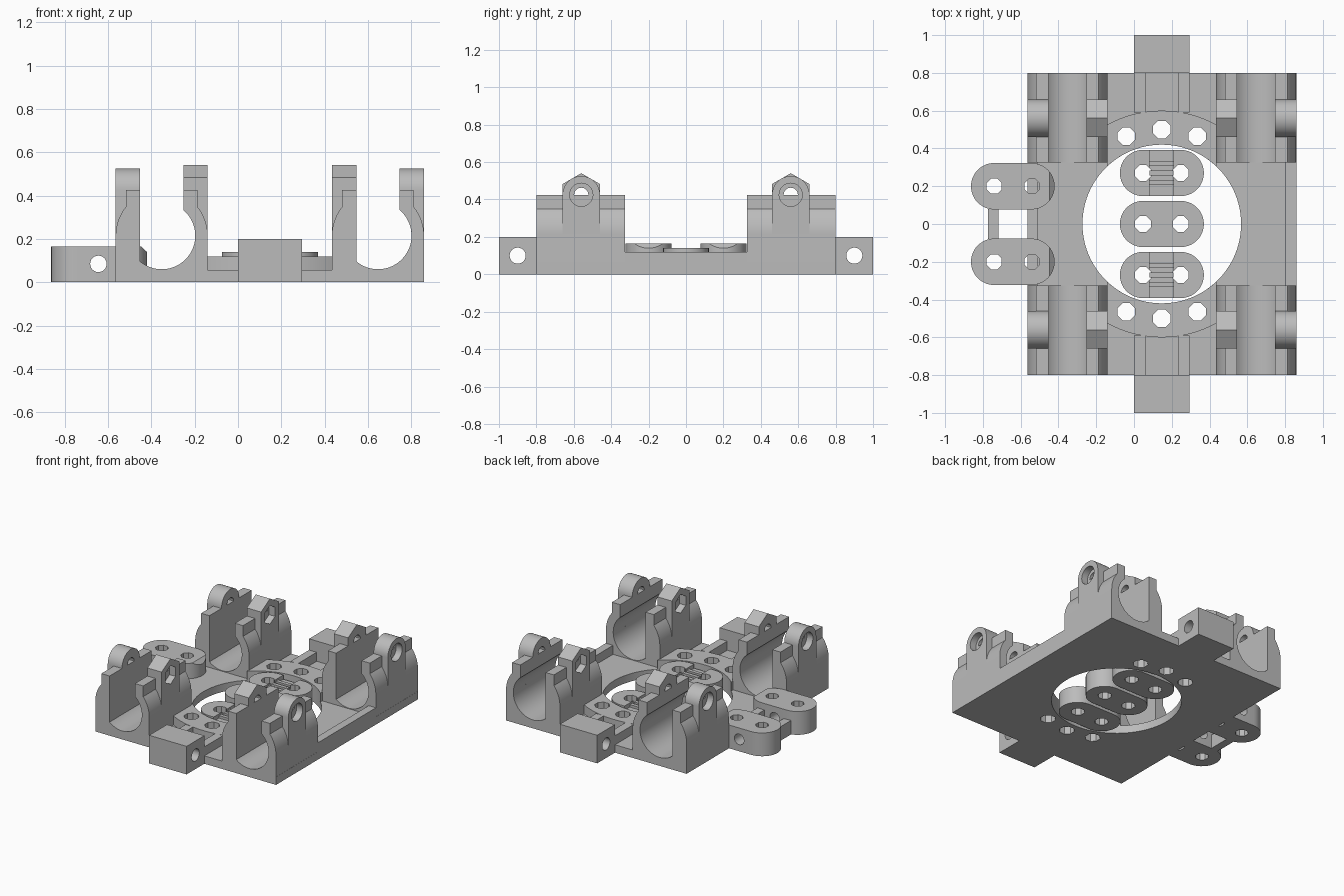
import bpy, bmesh
from math import cos, sin, pi, acos, radians
from mathutils import Vector

if "Cube" in bpy.data.objects:
    bpy.data.objects.remove(bpy.data.objects["Cube"])

grey = bpy.data.materials.new("plain grey plastic")
grey.use_nodes = True
colour = (0.5, 0.5, 0.5, 1)
grey.diffuse_color = colour
grey.node_tree.nodes["Principled BSDF"].inputs["Base Color"].default_value = colour

MID = 0.147      # symmetry line of the carriage in x
FLOOR, DECK = 0.056, 0.12


def arc(cx, cy, r, a0, a1, n=24):
    return [(cx + r * cos(a0 + (a1 - a0) * i / n), cy + r * sin(a0 + (a1 - a0) * i / n))
            for i in range(n + 1)]


def circle(cx, cy, r, n=48, turn=0.0):
    return arc(cx, cy, r, turn, turn + 2 * pi, n)[:-1]


def rect(x0, x1, y0, y1):
    return [(x0, y0), (x1, y0), (x1, y1), (x0, y1)]


def stadium(x0, x1, cy, r):
    return (arc(x1 - r, cy, r, -pi / 2, pi / 2, 20) + arc(x0 + r, cy, r, pi / 2, 3 * pi / 2, 20))


def prism(name, outline, axis, lo, hi):
    """Extrude a 2D outline along an axis; the outline uses the other two axes in order."""
    def place(p, h):
        return {"x": (h, p[0], p[1]), "y": (p[0], h, p[1]), "z": (p[0], p[1], h)}[axis]
    bm = bmesh.new()
    face = bm.faces.new([bm.verts.new(place(p, lo)) for p in outline])
    top = bmesh.ops.extrude_face_region(bm, geom=[face])["geom"]
    shift = Vector(place((0, 0), hi - lo))
    bmesh.ops.translate(bm, vec=shift, verts=[g for g in top if isinstance(g, bmesh.types.BMVert)])
    bmesh.ops.recalc_face_normals(bm, faces=bm.faces)
    mesh = bpy.data.meshes.new(name)
    bm.to_mesh(mesh)
    bm.free()
    mesh.materials.append(grey)
    ob = bpy.data.objects.new(name, mesh)
    bpy.context.collection.objects.link(ob)
    return ob


def select(ob):
    bpy.ops.object.select_all(action="DESELECT")
    ob.select_set(True)
    bpy.context.view_layer.objects.active = ob


def cut(ob, *cutters):
    for outline, axis, lo, hi in cutters:
        tool = prism("cutter", outline, axis, lo, hi)
        tool.hide_render = True
        mod = ob.modifiers.new("cut", "BOOLEAN")
        mod.operation, mod.solver, mod.object = "DIFFERENCE", "EXACT", tool
        select(ob)
        bpy.ops.object.modifier_apply(modifier=mod.name)
        bpy.data.objects.remove(tool)
    return ob


SIDES = (("front", -1), ("back", 1))

# Base plate with the large opening and the mounting holes
screw_holes = [(circle(MID + dx, s * y, 0.05, 8, pi / 8), "z", -0.1, 0.3)
               for s in (-1, 1) for dx, y in ((-0.188, 0.465), (0, 0.5), (0.188, 0.465))]
base = prism("base_plate", rect(-0.565, 0.86, -0.8, 0.8), "z", 0, FLOOR)
cut(base, (circle(MID, 0, 0.42, 96), "z", -0.1, 0.3), *screw_holes)

# Raised edge lips between the bearing holders
prism("right_lip", rect(-0.565, -0.508, -0.325, 0.325), "z", FLOOR, DECK)
prism("left_lip", rect(0.803, 0.86, -0.325, 0.325), "z", FLOOR, DECK)

for label, s in SIDES:
    # Raised ring segment around the opening
    a, b = acos(0.29 / 0.6), acos(0.29 / 0.42)
    ring = arc(MID, 0, 0.6, a * s, (pi - a) * s) + arc(MID, 0, 0.42, (pi - b) * s, b * s)
    cut(prism(label + "_ring_segment", ring, "z", FLOOR, DECK), *screw_holes[(3 if s > 0 else 0):][:3])

    # End block with cross hole, and the channel rails behind it
    y0, y1 = sorted((0.8 * s, 1.0 * s))
    block = prism(label + "_end_block", rect(0, 0.295, y0, y1), "z", 0, 0.2)
    cut(block, (circle(0.9 * s, 0.1, 0.043, 24), "x", -0.1, 0.5))
    y0, y1 = sorted((0.59 * s, 0.8 * s))
    for side, x0, x1 in (("right", 0, 0.06), ("left", 0.235, 0.295)):
        prism(f"{label}_{side}_rail", rect(x0, x1, y0, y1), "z", FLOOR, DECK)

# Bearing holders: a C-shaped body with a round and a hexagonal clamp ear
BORE, OUTER, CZ = 0.155, 0.2125, 0.215
EAR_Y, EAR_Z = 0.56, 0.425
gap = acos(0.1 / BORE)
shoulder = acos(0.165 / OUTER)
for label, s in SIDES:
    for side, cx, m in (("right", -0.3525, 1), ("left", 0.6465, -1)):
        tag = f"{label}_{side}_"
        body = ([(-OUTER, FLOOR), (OUTER, FLOOR)] + arc(0, CZ, OUTER, 0, shoulder, 12)
                + [(0.165, 0.425), (0.1, 0.425)] + arc(0, CZ, BORE, gap, -pi - gap + 2 * gap, 64)
                + [(-0.1, 0.425), (-0.165, 0.425)] + arc(0, CZ, OUTER, pi - shoulder, pi, 12))
        y0, y1 = sorted((0.325 * s, 0.8 * s))
        prism(tag + "bearing_holder", [(cx + x, z) for x, z in body], "y", y0, y1)

        ey = EAR_Y * s
        bore = (circle(cx, CZ, BORE, 64), "y", -1, 1)
        bolt = (circle(ey, EAR_Z, 0.038, 24), "x", -1, 1)

        # Outer ear, round with a screw head recess
        x0, x1 = sorted((cx - m * OUTER, cx - m * 0.1))
        ear = prism(tag + "round_ear", [(ey - 0.1, 0.2), (ey + 0.1, 0.2)]
                    + arc(ey, EAR_Z, 0.1, 0, pi), "x", x0, x1)
        r0, r1 = sorted((cx - m * 0.25, cx - m * 0.165))
        cut(ear, bore, bolt, (circle(ey, EAR_Z, 0.062, 32), "x", r0, r1))

        # Inner ear, hexagonal with a nut recess
        x0, x1 = sorted((cx + m * OUTER, cx + m * 0.1))
        ear = prism(tag + "hex_ear", [(ey - 0.1, 0.2), (ey + 0.1, 0.2)]
                    + arc(ey, EAR_Z, 0.1155, pi / 6, 5 * pi / 6, 2), "x", x0, x1)
        r0, r1 = sorted((cx + m * 0.25, cx + m * 0.165))
        cut(ear, bore, bolt, (circle(ey, EAR_Z, 0.066, 6, pi / 6), "x", r0, r1))

# Belt clamps lying in the opening
for label, cy, top in (("front", -0.27, DECK), ("middle", 0, 0.14), ("back", 0.27, DECK)):
    clamp = prism(label + "_belt_clamp", stadium(-0.075, 0.37, cy, 0.122), "z", 0, top)
    cut(clamp, *[(circle(x, cy, 0.045, 8, pi / 8), "z", -0.1, 0.3) for x in (0.048, 0.247)])
    if label != "middle":
        # Toothed belt groove
        cut(clamp, (rect(0.083, 0.21, cy - 0.2, cy + 0.2), "z", 0.09, 0.3))
        for i in (-1, 0, 1):
            y = cy + i * 0.05
            prism(f"{label}_belt_tooth_{i + 2}", rect(0.083, 0.21, y - 0.013, y + 0.013),
                  "z", 0.085, 0.108)

# Outer clamp pair beside the plate, joined by a bar
for label, s in SIDES:
    cy = 0.2 * s
    lug = prism(label + "_outer_lug", stadium(-0.863, -0.42, cy, 0.123), "z", 0, 0.166)
    cut(lug, *[(circle(x, cy, 0.043, 8, pi / 8), "z", -0.1, 0.3) for x in (-0.74, -0.54)],
        (circle(-0.645, 0.085, 0.038, 24), "y", -1, 1),
        ([(-0.462, 0.18), (-0.4, 0.18), (-0.4, 0.12)], "y", -1, 1))
prism("outer_lug_bar", rect(-0.772, -0.717, -0.08, 0.08), "z", 0, 0.1)

# Smooth the curved walls and keep the edges crisp
for ob in bpy.context.collection.objects:
    if ob.type == "MESH" and ob.data.materials and ob.data.materials[0] == grey:
        select(ob)
        bpy.ops.object.shade_smooth_by_angle(angle=radians(25))
